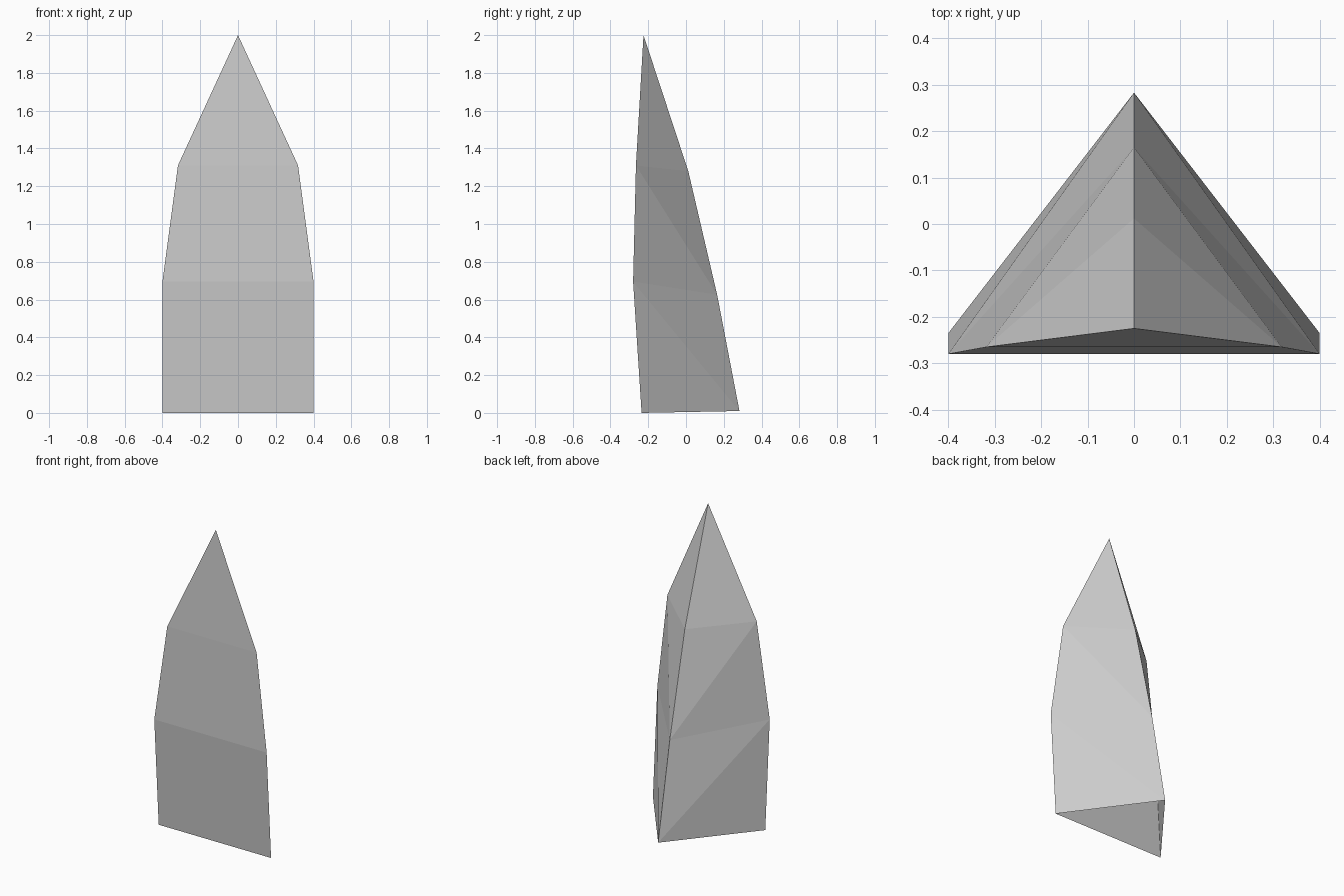
import bpy
import bmesh

cube = bpy.data.objects.get("Cube")
if cube:
    bpy.data.objects.remove(cube, do_unlink=True)

# Single stone grey colour
grey = bpy.data.materials.new("stone_grey")
grey.use_nodes = True
colour = (0.6, 0.6, 0.6, 1)
grey.diffuse_color = colour
grey.node_tree.nodes["Principled BSDF"].inputs["Base Color"].default_value = colour

# Triangular cross-sections: half width, front y, front z, ridge y, ridge z
sections = [
    (0.40, -0.235, 0.0, 0.283, 0.01),
    (0.40, -0.28, 0.695, 0.165, 0.625),
    (0.318, -0.265, 1.31, 0.012, 1.28),
]
tip_point = (0, -0.225, 2.0)

bm = bmesh.new()
rings = [
    [bm.verts.new(p) for p in ((-w, fy, fz), (w, fy, fz), (0, by, bz))]
    for w, fy, fz, by, bz in sections
]

# Front panel and two folded rear panels per level; the base stays open
for (l0, r0, b0), (l1, r1, b1) in zip(rings, rings[1:]):
    bm.faces.new((l0, r0, r1, l1))
    for face in ((r0, b0, r1), (b0, b1, r1), (b0, l0, l1), (b0, l1, b1)):
        bm.faces.new(face)

# Pointed tip
tip = bm.verts.new(tip_point)
left, right, back = rings[-1]
for a, b in ((left, right), (right, back), (back, left)):
    bm.faces.new((a, b, tip))

mesh = bpy.data.meshes.new("spike_shell")
bm.to_mesh(mesh)
bm.free()
mesh.materials.append(grey)
spike = bpy.data.objects.new("spike_shell", mesh)
bpy.context.collection.objects.link(spike)
